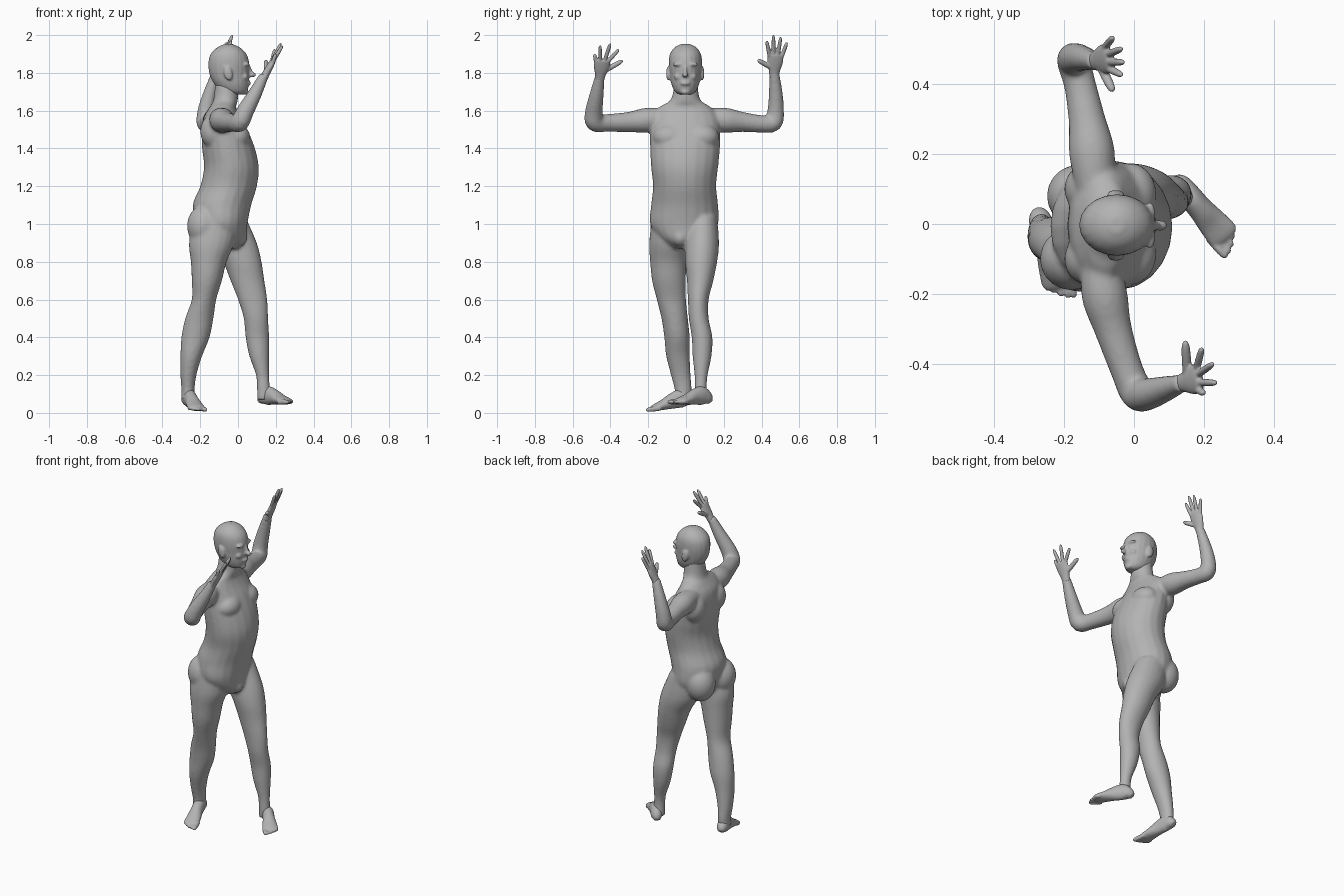
import bpy
import bmesh
import math
from mathutils import Vector, Matrix

default_cube = bpy.data.objects.get("Cube")
if default_cube:
    bpy.data.objects.remove(default_cube, do_unlink=True)

# One plain material for the whole figure
skin = bpy.data.materials.new("plain_grey")
skin.use_nodes = True
grey = (0.45, 0.45, 0.45, 1)
skin.diffuse_color = grey
skin.node_tree.nodes["Principled BSDF"].inputs["Base Color"].default_value = grey

SIDES = 20
STEPS = 4


def resample(rows):
    """Catmull-Rom interpolation through rows of any width."""
    rows = [Vector(row) for row in rows]
    result = []
    for i in range(len(rows) - 1):
        a, b = rows[max(i - 1, 0)], rows[i]
        c, d = rows[i + 1], rows[min(i + 2, len(rows) - 1)]
        for step in range(STEPS):
            t = step / STEPS
            result.append(b + (c - a) * (t / 2)
                          + (a * 2 - b * 5 + c * 4 - d) * (t * t / 2)
                          + (b * 3 - a - c * 3 + d) * (t * t * t / 2))
    result.append(rows[-1])
    return result


def loft(bm, rings):
    """Skin a list of (centre, half axis u, half axis v) and cap both ends."""
    loops = []
    for centre, u, v in rings:
        angles = [math.tau * k / SIDES for k in range(SIDES)]
        loops.append([bm.verts.new(centre + u * math.cos(a) + v * math.sin(a)) for a in angles])
    for low, high in zip(loops, loops[1:]):
        for k in range(SIDES):
            n = (k + 1) % SIDES
            bm.faces.new((low[k], low[n], high[n], high[k]))
    bm.faces.new(loops[0][::-1])
    bm.faces.new(loops[-1])


def slices(bm, rows):
    """Loft level sections given as (z, back, front, right, left)."""
    rings = []
    for z, back, front, right, left in resample(rows):
        centre = Vector(((back + front) / 2, (right + left) / 2, z))
        rings.append((centre, Vector(((front - back) / 2, 0, 0)), Vector((0, (left - right) / 2, 0))))
    loft(bm, rings)


def tube(bm, rows, across=Vector((1, 0, 0))):
    """Sweep sections (x, y, z, half width, half thickness) along a path."""
    rows = resample(rows)
    points = [Vector(row[:3]) for row in rows]
    rings = []
    for i, row in enumerate(rows):
        tangent = points[min(i + 1, len(points) - 1)] - points[max(i - 1, 0)]
        v = tangent.cross(across).normalized()
        u = v.cross(tangent).normalized()
        rings.append((points[i], u * row[3], v * row[4]))
    loft(bm, rings)


def round_tube(bm, rows, across=Vector((1, 0, 0))):
    tube(bm, [(*row, row[-1]) for row in rows], across)


def blob(bm, centre, size, turn=0):
    matrix = Matrix.LocRotScale(Vector(centre), Matrix.Rotation(turn, 3, 'Y'), Vector(size))
    bmesh.ops.create_uvsphere(bm, u_segments=20, v_segments=14, radius=1, matrix=matrix)


def digit(bm, root, tip, radius, across):
    """A finger or toe with a rounded end."""
    root, tip = Vector(root), Vector(tip)
    ends = [(0, 1), (0.5, 1), (0.85, 0.85), (1, 0.4)]
    round_tube(bm, [(*root.lerp(tip, t), radius * s) for t, s in ends], across)


def finish(bm, name, voxel, smoothing):
    """Fuse the overlapping volumes into one smooth skin."""
    bmesh.ops.recalc_face_normals(bm, faces=bm.faces)
    mesh = bpy.data.meshes.new(name)
    bm.to_mesh(mesh)
    bm.free()
    mesh.materials.append(skin)
    obj = bpy.data.objects.new(name, mesh)
    bpy.context.collection.objects.link(obj)
    fuse = obj.modifiers.new("fuse", 'REMESH')
    fuse.mode = 'VOXEL'
    fuse.voxel_size = voxel
    fuse.use_smooth_shade = True
    soften = obj.modifiers.new("soften", 'SMOOTH')
    soften.factor = 0.5
    soften.iterations = smoothing


# Torso
body = bmesh.new()
slices(body, [
    (.87, -.13, .0, -.07, .06), (.92, -.19, .04, -.14, .12), (1, -.22, .05, -.19, .17),
    (1.1, -.24, .07, -.185, .17), (1.2, -.2, .1, -.175, .16), (1.3, -.18, .11, -.185, .17),
    (1.4, -.19, .09, -.19, .18), (1.5, -.19, .05, -.19, .18), (1.57, -.18, .01, -.18, .17),
    (1.62, -.15, -.01, -.14, .13), (1.66, -.13, .0, -.08, .075), (1.76, -.12, .0, -.06, .06)])
# Buttocks, groin and chest
blob(body, (-.18, -.1, .99), (.09, .09, .11))
blob(body, (-.16, .08, 1), (.09, .09, .11))
blob(body, (.0, -.03, .93), (.05, .045, .05))
for side in (-1, 1):
    blob(body, (-.01, side * .085, 1.46), (.075, .09, .07))
    blob(body, (-.13, side * .1, 1.49), (.07, .075, .09))

# Legs: the left strides forward, the right trails
slices(body, [
    (1.04, -.17, .04, .01, .165), (.9, -.14, .1, -.005, .175), (.8, -.08, .125, -.005, .165),
    (.7, -.04, .14, .005, .145), (.6, .0, .155, .01, .12), (.5, .03, .16, .015, .12),
    (.4, .04, .165, .03, .14), (.3, .06, .165, .035, .135), (.2, .095, .165, .045, .115),
    (.13, .1, .17, .045, .11), (.07, .1, .18, .045, .12)])
slices(body, [
    (1.04, -.24, .0, -.18, -.02), (.9, -.26, -.02, -.195, .0), (.8, -.25, -.06, -.19, .0),
    (.7, -.245, -.085, -.18, .0), (.6, -.245, -.115, -.155, .0), (.5, -.28, -.13, -.13, .01),
    (.4, -.3, -.15, -.115, .02), (.3, -.305, -.19, -.105, .02), (.2, -.305, -.22, -.08, .025),
    (.12, -.3, -.23, -.06, .03), (.07, -.3, -.23, -.06, .025)])

# Arms: out to the elbow, then up to the wrist
round_tube(body, [
    (-.1, -.08, 1.56, .05), (-.085, -.2, 1.55, .066), (-.06, -.3, 1.54, .054),
    (-.02, -.42, 1.535, .047), (.01, -.483, 1.54, .05), (.04, -.487, 1.6, .046),
    (.09, -.472, 1.69, .037), (.14, -.455, 1.79, .025)])
round_tube(body, [
    (-.11, .08, 1.56, .05), (-.12, .2, 1.55, .066), (-.135, .3, 1.54, .053),
    (-.155, .4, 1.53, .046), (-.172, .462, 1.537, .048), (-.17, .475, 1.6, .044),
    (-.145, .475, 1.7, .036), (-.11, .466, 1.81, .025)])
finish(body, "body", 0.009, 6)

# Head with jaw, brow, nose, lips and ears
head = bmesh.new()
slices(head, [
    (1.685, -.04, .03, -.03, .025), (1.7, -.09, .048, -.058, .05), (1.74, -.125, .058, -.077, .07),
    (1.79, -.15, .06, -.085, .079), (1.85, -.157, .06, -.091, .085), (1.9, -.145, .045, -.085, .079),
    (1.935, -.11, .01, -.06, .055), (1.953, -.07, -.03, -.025, .02)])
blob(head, (.038, -.004, 1.7), (.018, .026, .016))
blob(head, (.056, -.004, 1.745), (.012, .026, .012))
blob(head, (.074, -.004, 1.79), (.022, .015, .014))
blob(head, (.062, -.004, 1.815), (.012, .009, .04), -.4)
for side in (-1, 1):
    y = side * .035 - .004
    blob(head, (.045, y, 1.845), (.016, .032, .011))
    blob(head, (.034, y, 1.78), (.02, .025, .02))
    blob(head, (-.052, side * .09 - .004, 1.797), (.023, .011, .038), -.2)
finish(head, "head", 0.006, 3)


def hand(name, wrist, thumb, fingers):
    """Palm and five digits; fingers run from index to little."""
    bm = bmesh.new()
    wrist = Vector(wrist)
    tips = [Vector(tip) for tip in fingers]
    reach = (tips[1] + tips[2]) / 2 - wrist
    across = (tips[0] - tips[3]).normalized()
    palm = [(-.08, .025, .022), (.08, .03, .02), (.3, .042, .018), (.48, .042, .014), (.53, .035, .01)]
    tube(bm, [(*(wrist + reach * t), w, h) for t, w, h in palm], across)
    for i, tip in enumerate(tips):
        root = wrist + reach * .45 + across * (.032 - .0215 * i)
        digit(bm, root, tip, .0105, across)
    digit(bm, wrist + reach * .15 + across * .015, thumb, .0135, across)
    finish(bm, name, 0.004, 2)


hand("right_hand", (.14, -.455, 1.78), (.147, -.335, 1.865),
     [(.195, -.355, 1.925), (.227, -.4, 1.957), (.236, -.455, 1.945), (.2, -.485, 1.9)])
hand("left_hand", (-.112, .467, 1.795), (-.06, .38, 1.868),
     [(-.035, .427, 1.97), (-.03, .463, 2), (-.035, .502, 1.99), (-.06, .535, 1.962)])


def foot(name, heel, toe, medial):
    """Foot from heel to toe; medial is the side that carries the big toe."""
    bm = bmesh.new()
    heel, toe = Vector(heel), Vector(toe)
    length = toe - heel
    across = length.cross(Vector((0, 0, medial))).normalized()
    sole = [(.0, .018, .018), (.07, .032, .036), (.22, .035, .05), (.42, .036, .042),
            (.62, .043, .028), (.8, .046, .018), (.86, .038, .012)]
    tube(bm, [(*(heel + length * t + Vector((0, 0, h))), w, h) for t, w, h in sole], across)
    for i in range(5):
        offset = across * (.034 - .0175 * i) + Vector((0, 0, .013))
        tip = heel + length * (1.02 - .012 * i * i) + offset
        digit(bm, heel + length * .72 + offset, tip, .0135 if i == 0 else .0095, across)
    finish(bm, name, 0.005, 3)


foot("left_foot", (.12, .125, .04), (.288, -.07, .045), 1)
foot("right_foot", (-.275, .035, .035), (-.205, -.215, .003), -1)
